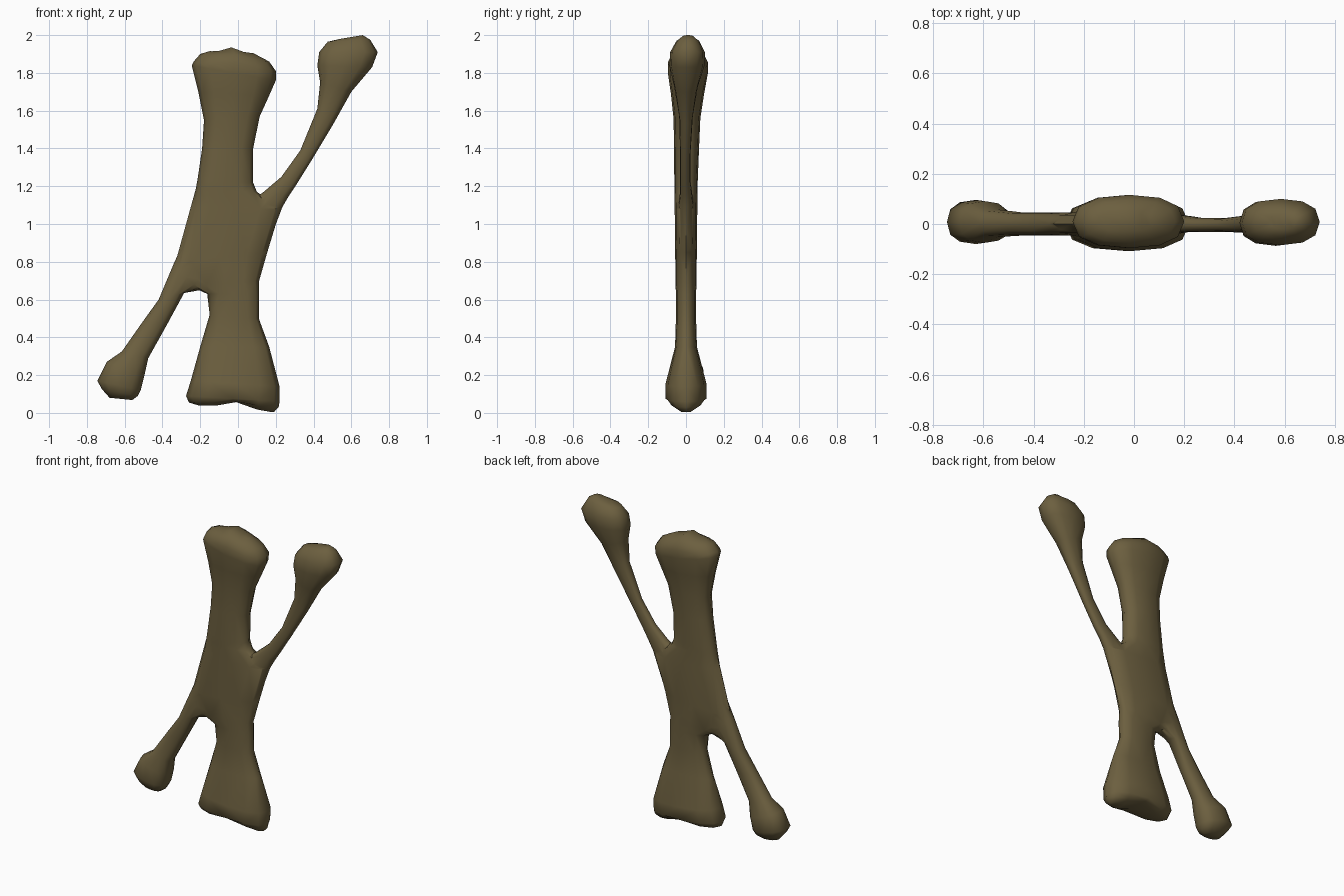
import bpy, bmesh, math

bone = bpy.data.materials.new("old bone brown")
bone.diffuse_color = (0.15, 0.115, 0.05, 1)
N = 12


def spow(v, e):
    return math.copysign(abs(v) ** e, v)


def loft(name, rings):
    """Each ring: left edge x,z, right edge x,z, half depth, y centre, dent at mid width."""
    bm = bmesh.new()
    loops = []
    for xl, zl, xr, zr, d, yc, dent in rings:
        loop = []
        for i in range(N):
            a = 2 * math.pi * i / N
            t, y = spow(math.cos(a), 0.85), spow(math.sin(a), 0.8)
            k = (t + 1) / 2
            z = zl + (zr - zl) * k + dent * max(0, 1 - abs(t) * 1.5)
            loop.append(bm.verts.new((xl + (xr - xl) * k, yc + d * y, z)))
        loops.append(loop)
    for a, b in zip(loops, loops[1:]):
        for i in range(N):
            j = (i + 1) % N
            bm.faces.new((a[i], a[j], b[j], b[i]))
    # caps as strips running front to back
    for lp in (loops[0], loops[-1]):
        bm.faces.new((lp[0], lp[1], lp[-1]))
        for i in range(1, N // 2 - 1):
            bm.faces.new((lp[i], lp[i + 1], lp[N - i - 1], lp[N - i]))
        h = N // 2
        bm.faces.new((lp[h - 1], lp[h], lp[h + 1]))
    bmesh.ops.recalc_face_normals(bm, faces=bm.faces)
    bmesh.ops.triangulate(bm, faces=bm.faces)
    me = bpy.data.meshes.new(name)
    bm.to_mesh(me)
    bm.free()
    me.materials.append(bone)
    ob = bpy.data.objects.new(name, me)
    bpy.context.collection.objects.link(ob)
    return ob


# thick shaft with knuckled lower end and domed upper end
shaft = loft("bone_shaft", [
    (-0.21, 0.04, 0.19, 0.004, 0.045, 0, 0.035),
    (-0.26, 0.055, 0.215, 0.03, 0.085, 0, 0.02),
    (-0.275, 0.09, 0.22, 0.06, 0.108, 0, 0),
    (-0.25, 0.17, 0.22, 0.14, 0.108, 0, 0),
    (-0.20, 0.35, 0.165, 0.35, 0.058, 0, 0),
    (-0.15, 0.52, 0.11, 0.50, 0.053, 0, 0),
    (-0.163, 0.63, 0.112, 0.63, 0.053, 0, 0),
    (-0.25, 0.67, 0.112, 0.70, 0.056, 0, 0),
    (-0.33, 0.80, 0.155, 0.85, 0.057, 0, 0),
    (-0.25, 1.09, 0.225, 1.08, 0.060, 0, 0),
    (-0.225, 1.18, 0.10, 1.17, 0.061, 0, 0),
    (-0.215, 1.23, 0.08, 1.22, 0.062, 0, 0),
    (-0.19, 1.40, 0.08, 1.40, 0.066, 0.003, 0),
    (-0.18, 1.55, 0.115, 1.57, 0.071, 0.005, 0),
    (-0.21, 1.70, 0.165, 1.68, 0.088, 0.008, 0),
    (-0.245, 1.84, 0.20, 1.76, 0.106, 0.01, 0),
    (-0.235, 1.86, 0.20, 1.81, 0.106, 0.01, 0.02),
    (-0.20, 1.90, 0.165, 1.86, 0.085, 0.01, 0.02),
    (-0.15, 1.915, 0.08, 1.905, 0.04, 0.01, 0.025),
])

# thin branch reaching up to the right
upper = loft("upper_branch", [
    (-0.05, 0.90, 0.14, 0.84, 0.045, 0, 0),
    (0.05, 1.12, 0.235, 1.09, 0.04, 0, 0),
    (0.13, 1.165, 0.27, 1.15, 0.033, 0, 0),
    (0.23, 1.25, 0.31, 1.21, 0.028, -0.004, 0),
    (0.33, 1.39, 0.385, 1.33, 0.027, -0.004, 0),
    (0.42, 1.61, 0.505, 1.53, 0.036, 0, 0),
    (0.435, 1.75, 0.60, 1.70, 0.062, 0, 0),
    (0.42, 1.84, 0.71, 1.83, 0.092, 0.005, 0),
    (0.43, 1.91, 0.74, 1.91, 0.092, 0.008, 0),
    (0.475, 1.965, 0.70, 1.975, 0.06, 0.01, 0),
    (0.54, 1.98, 0.66, 2.0, 0.03, 0.01, 0),
])

# thin branch reaching down to the left
lower = loft("lower_branch", [
    (-0.29, 0.90, -0.10, 0.80, 0.045, 0, 0),
    (-0.34, 0.79, -0.20, 0.65, 0.046, 0, 0),
    (-0.42, 0.60, -0.285, 0.635, 0.046, 0, 0),
    (-0.51, 0.475, -0.38, 0.46, 0.046, 0, 0),
    (-0.615, 0.325, -0.475, 0.29, 0.055, 0.003, 0),
    (-0.695, 0.27, -0.495, 0.20, 0.083, 0.008, 0),
    (-0.745, 0.17, -0.515, 0.12, 0.088, 0.008, 0),
    (-0.72, 0.125, -0.53, 0.09, 0.07, 0.004, 0),
    (-0.68, 0.08, -0.56, 0.068, 0.035, 0, 0),
])

# fuse branches into the shaft
for ob in (upper, lower):
    mod = shaft.modifiers.new("fuse", 'BOOLEAN')
    mod.operation = 'UNION'
    mod.solver = 'EXACT'
    mod.object = ob
    bpy.context.view_layer.objects.active = shaft
    bpy.ops.object.modifier_apply(modifier=mod.name)
    bpy.data.objects.remove(ob)

bpy.ops.object.select_all(action='DESELECT')
shaft.select_set(True)
bpy.context.view_layer.objects.active = shaft
bpy.ops.object.shade_smooth_by_angle(angle=math.radians(60))
